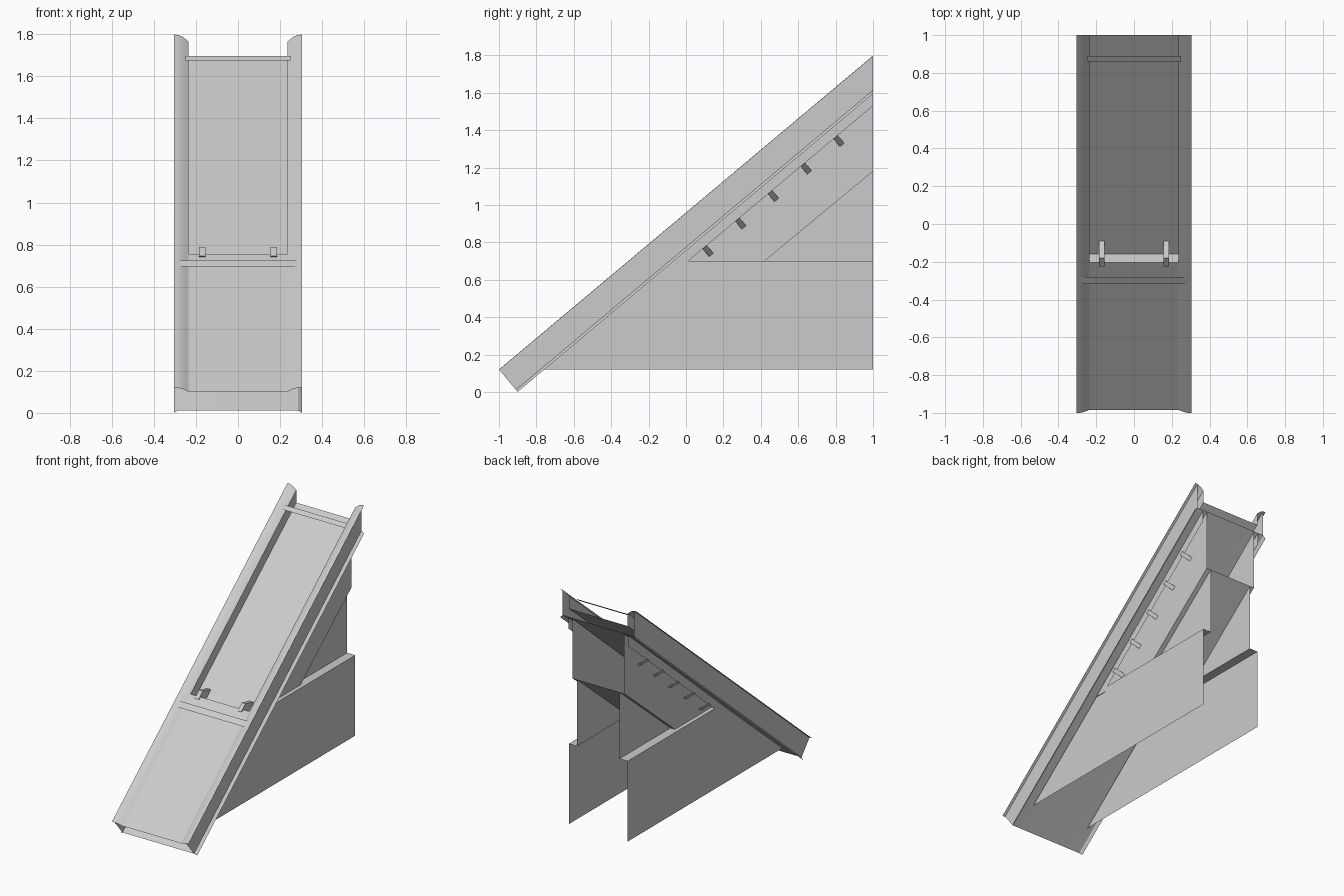
import bpy, bmesh, math

cube = bpy.data.objects.get("Cube")
if cube:
    bpy.data.objects.remove(cube, do_unlink=True)

grey = bpy.data.materials.new("plain_grey")
grey.use_nodes = True
colour = (0.6, 0.6, 0.6, 1)
grey.diffuse_color = colour
grey.node_tree.nodes["Principled BSDF"].inputs["Base Color"].default_value = colour

C, S = math.cos(math.radians(40)), math.sin(math.radians(40))


def ramp(x, n, s=None):
    """Point at height n off the slope and distance s up it (None: the back end)."""
    if s is None:
        s = (2 + n * S) / C
    return (x, -1 + s * C - n * S, 0.12 + s * S + n * C)


def make(name, faces, smooth=False):
    bm = bmesh.new()
    for pts in faces:
        bm.faces.new([bm.verts.new(p) for p in pts])
    bmesh.ops.remove_doubles(bm, verts=bm.verts, dist=0.0005)
    me = bpy.data.meshes.new(name)
    bm.to_mesh(me)
    bm.free()
    ob = bpy.data.objects.new(name, me)
    bpy.context.collection.objects.link(ob)
    me.materials.append(grey)
    if smooth:
        bpy.ops.object.select_all(action="DESELECT")
        ob.select_set(True)
        bpy.context.view_layer.objects.active = ob
        bpy.ops.object.shade_smooth_by_angle(angle=math.radians(25))


def strip(profile, s0=0, s1=None):
    """Faces of a cross-section swept up the slope."""
    return [[ramp(*a, s0), ramp(*b, s0), ramp(*b, s1), ramp(*a, s1)]
            for a, b in zip(profile, profile[1:])]


def prism(outline, x0, x1):
    """Closed solid from a (y, z) outline."""
    a = [(x0, y, z) for y, z in outline]
    b = [(x1, y, z) for y, z in outline]
    sides = [[a[i - 1], a[i], b[i], b[i - 1]] for i in range(len(a))]
    return [a[::-1], b] + sides


def mirrored(half):
    """Full cross-section from its right half, given from the outside in."""
    return [(-x, n) for x, n in half] + half[::-1]


# Curled edges of the upper and lower sheets
lip = [(0.305, 0), (0.285, -0.001), (0.265, -0.007), (0.235, -0.025)]
under_lip = [(0.305, -0.156), (0.285, -0.142), (0.235, -0.141)]
HOLE, FLOOR = 1.017, -0.095

# Sloping channel
left_lip = [(-x, n) for x, n in lip]
make("slide_sheet", strip(mirrored(lip), 0, HOLE) + strip(lip[::-1], HOLE)
     + strip(left_lip, HOLE), True)
make("underside_sheet", strip(mirrored(under_lip)), True)

# Recessed bed in the upper part
bed = mirrored([(0.235, -0.025), (0.235, FLOOR)])
make("recessed_bed", strip(bed, HOLE) + [[ramp(x, n, HOLE) for x, n in bed]])

# Cross bars lying flush with the channel edges
for name, half, n, s0, s1 in (("lower_cross_bar", 0.28, 0.001, 0.894, 0.94),
                              ("upper_cross_bar", 0.25, -0.006, 2.425, 2.46)):
    make(name, strip([(-half, n), (half, n)], s0, s1))

# Parts on both sides
BASE, UPPER, LEG = 0.235, 0.205, 0.17
clip = [(-0.225, 0.746), (-0.18, 0.788), (-0.09, 0.765), (-0.09, 0.75), (-0.17, 0.70)]
base = [(-0.765, 0.12), (1, 0.12), (1, 0.70), (0, 0.70), (-0.03, 0.665), (-0.11, 0.667)]
band = [(-0.11, 0.667), (-0.03, 0.665), (1, 1.53), (1, 1.61)]
upper = [(-0.11, 0.667), (-0.03, 0.665), (0, 0.70), (0.42, 0.70), (1, 1.18), (1, 1.61)]
leg = [(0.42, 0.70), (1, 0.70), (1, 1.18)]
for side, name in ((1, "left"), (-1, "right")):
    def plate(outline, x):
        return [[(side * x, y, z) for y, z in outline][::side]]

    make(name + "_channel_web", strip([(side * 0.285, -0.001), (side * 0.285, -0.142)]))
    make(name + "_bed_clip", prism(clip, side * 0.17 - 0.015, side * 0.17 + 0.015))
    make(name + "_base_plate", plate(base, BASE))
    make(name + "_base_flange", [[(side * x, y, 0.70) for x, y in
                                  ((LEG, 0), (BASE, 0), (BASE, 1), (LEG, 1))][::side]])
    make(name + "_mounting_band", plate(band, BASE + 0.003))
    make(name + "_upper_plate", plate(upper, UPPER))
    make(name + "_leg_plate", plate(leg, LEG))
    # Row of slanted braces between the band and the upper plate
    braces = []
    for i in range(5):
        y, z = 0.088 + 0.175 * i, 0.765 + 0.147 * i
        dy, dz = 0.03 * C, 0.03 * S
        ly, lz = 0.055 * S, -0.055 * C
        braces.append([(side * 0.26, y, z), (side * 0.26, y + dy, z + dz),
                       (side * UPPER, y + dy + ly, z + dz + lz),
                       (side * UPPER, y + ly, z + lz)])
    make(name + "_braces", braces)

# Sloping floor between the upper plates
make("upper_housing_floor", [[(-UPPER, 0.42, 0.70), (UPPER, 0.42, 0.70),
                              (UPPER, 1, 1.18), (-UPPER, 1, 1.18)]])
